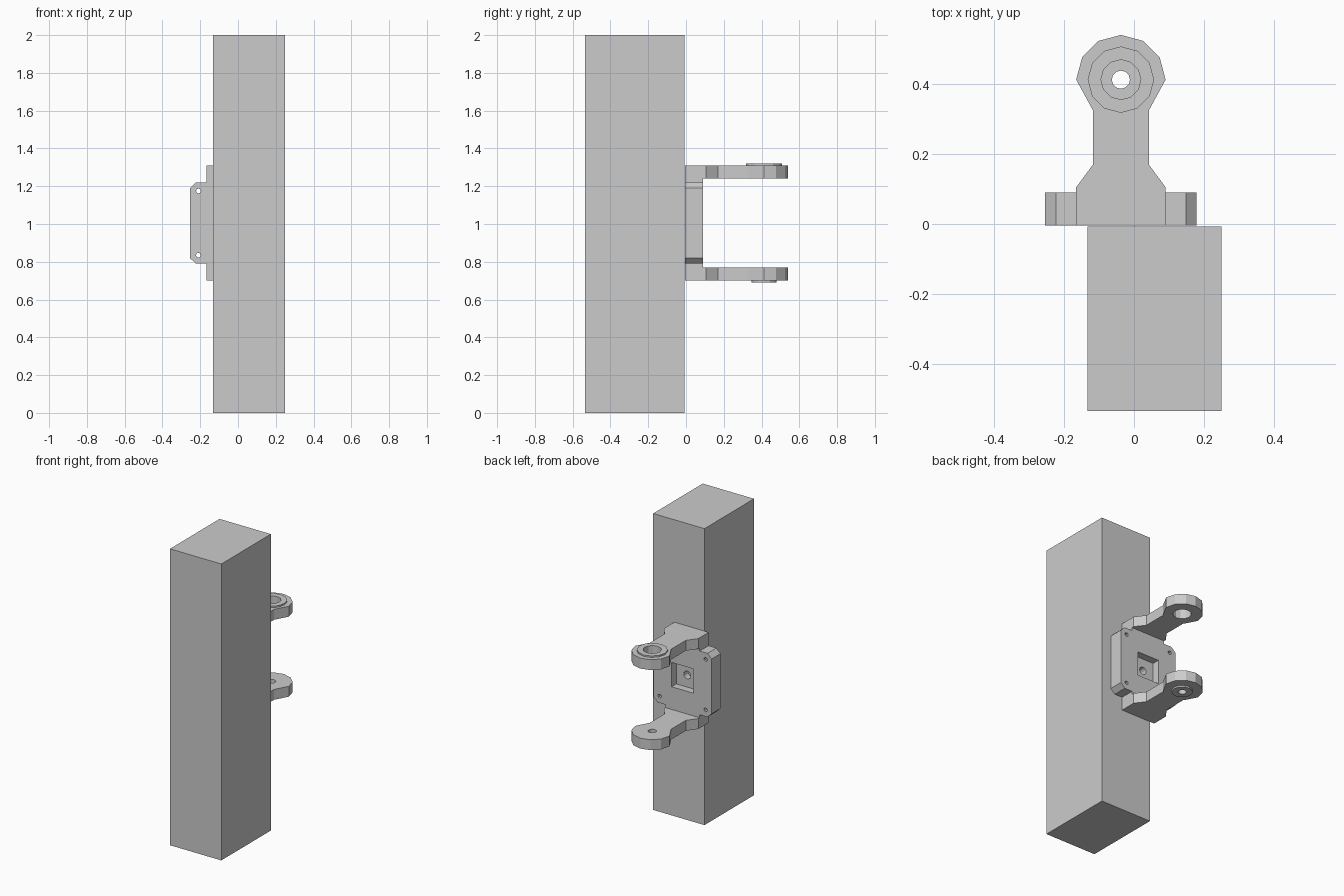
import bpy, bmesh, math
from mathutils import Vector

if "Cube" in bpy.data.objects:
    bpy.data.objects.remove(bpy.data.objects["Cube"])

CX, CZ, PY = -0.0375, 1.005, 0.413   # bracket centre x / z, pivot y


def prism(name, outline, a, b, axis='Z'):
    """Extrude a 2D outline from a to b along Z (xy outline) or Y (xz outline)."""
    bm = bmesh.new()
    place = (lambda u, v, t: (u, v, t)) if axis == 'Z' else (lambda u, v, t: (u, t, v))
    face = bm.faces.new([bm.verts.new(place(u, v, a)) for u, v in outline])
    ext = bmesh.ops.extrude_face_region(bm, geom=[face])
    moved = [g for g in ext['geom'] if isinstance(g, bmesh.types.BMVert)]
    bmesh.ops.translate(bm, verts=moved, vec=Vector(place(0, 0, b - a)))
    bmesh.ops.recalc_face_normals(bm, faces=bm.faces)
    me = bpy.data.meshes.new(name)
    bm.to_mesh(me)
    bm.free()
    ob = bpy.data.objects.new(name, me)
    bpy.context.collection.objects.link(ob)
    return ob


def rect(x0, x1, y0, y1):
    return [(x0, y0), (x1, y0), (x1, y1), (x0, y1)]


def circle(cx, cy, r, n=12):
    return [(cx + r * math.cos(2 * math.pi * i / n), cy + r * math.sin(2 * math.pi * i / n))
            for i in range(n)]


def boolean(target, tool, op='DIFFERENCE'):
    mod = target.modifiers.new(op.title(), 'BOOLEAN')
    mod.operation, mod.solver, mod.object = op, 'EXACT', tool
    bpy.context.view_layer.objects.active = target
    bpy.ops.object.modifier_apply(modifier=mod.name)
    bpy.data.objects.remove(tool)


# Post
prism("post", rect(-0.133, 0.25, -0.535, -0.007), 0, 2)

# Bracket plate: chamfered square with a tab above and below
half = [(0.128, 0.235), (0.128, 0.215), (0.186, 0.215), (0.217, 0.185)]
quarter = half + [(u, -v) for u, v in reversed(half)]
outline = [(CX + u, CZ + v) for u, v in quarter]
outline += [(CX - u, CZ + v) for u, v in reversed(quarter)]
bracket = prism("hinge_bracket", outline, -0.005, 0.09, 'Y')

# Arm outline: wide root, narrow neck, twelve-sided eye
side = [(0.128, -0.005), (0.128, 0.105), (0.08, 0.17), (0.08, 0.325)]
arm = [(CX + u, v) for u, v in side]
arm += circle(CX, PY, 0.128)[:7]
arm += [(CX - u, v) for u, v in reversed(side)]

# Upper and lower arms with raised bosses
for z0, z1, boss_r, b0, b1, hole_r in ((1.24, 1.31, 0.095, 1.28, 1.32, 0.057),
                                       (0.70, 0.77, 0.065, 0.69, 0.73, 0.026)):
    boolean(bracket, prism("arm", arm, z0, z1), 'UNION')
    boolean(bracket, prism("boss", circle(CX, PY, boss_r), b0, b1), 'UNION')
    boolean(bracket, prism("pivot_hole", circle(CX, PY, hole_r), z0 - 0.05, z1 + 0.05))

# Square recess with centre bolt hole
boolean(bracket, prism("recess", rect(CX - 0.082, CX + 0.082, CZ - 0.082, CZ + 0.082),
                       0.04, 0.15, 'Y'))
boolean(bracket, prism("bolt_hole", circle(CX, CZ, 0.026), -0.05, 0.15, 'Y'))

# Corner screw holes
for sx in (-1, 1):
    for sz in (-1, 1):
        boolean(bracket, prism("screw_hole", circle(CX + sx * 0.172, CZ + sz * 0.17, 0.013, 8),
                               -0.05, 0.15, 'Y'))
